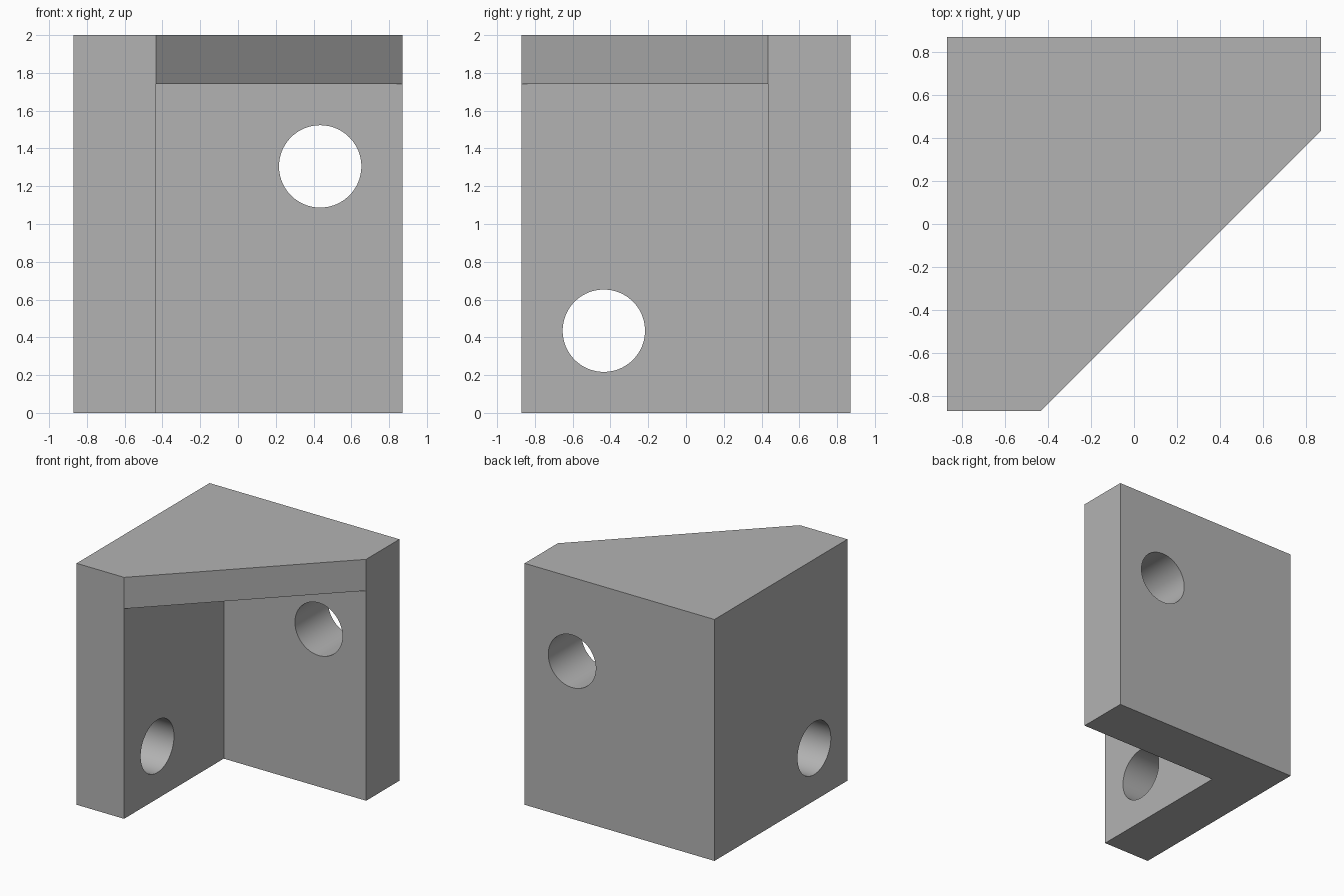
import bpy
import bmesh
from math import pi, radians

HALF = 0.87      # half the footprint
MID = HALF / 2   # wall thickness, also inner wall planes
TOP = 2.0
CAP = 1.74       # underside of the cap
HOLE_R = 0.218

cube = bpy.data.objects.get("Cube")
if cube:
    bpy.data.objects.remove(cube, do_unlink=True)

grey = bpy.data.materials.new("plain grey")
grey.use_nodes = True
colour = (0.45, 0.45, 0.45, 1)
grey.diffuse_color = colour
grey.node_tree.nodes["Principled BSDF"].inputs["Base Color"].default_value = colour


def prism(name, outline, z0, z1):
    """Extrude a flat outline from z0 up to z1."""
    bm = bmesh.new()
    base = bm.faces.new([bm.verts.new((x, y, z0)) for x, y in outline])
    side = bmesh.ops.extrude_face_region(bm, geom=[base])["geom"]
    verts = [v for v in side if isinstance(v, bmesh.types.BMVert)]
    bmesh.ops.translate(bm, verts=verts, vec=(0, 0, z1 - z0))
    bmesh.ops.recalc_face_normals(bm, faces=bm.faces)
    mesh = bpy.data.meshes.new(name)
    bm.to_mesh(mesh)
    bm.free()
    mesh.materials.append(grey)
    obj = bpy.data.objects.new(name, mesh)
    bpy.context.collection.objects.link(obj)
    return obj


def drill(name, location, rotation):
    """Cylinder cutter for a bolt hole."""
    bpy.ops.mesh.primitive_cylinder_add(vertices=96, radius=HOLE_R, depth=MID * 1.5,
                                        location=location, rotation=rotation)
    obj = bpy.context.object
    obj.name = name
    obj.data.materials.append(grey)
    return obj


# Solid block with one corner cut off diagonally
bracket = prism("corner_bracket",
                [(-HALF, -HALF), (-MID, -HALF), (HALF, MID), (HALF, HALF), (-HALF, HALF)],
                0, TOP)

# Hollow below the cap, and a hole through each wall
cutters = [
    prism("inner_hollow_cutter",
          [(-MID, -HALF - 1), (HALF + 1, -HALF - 1), (HALF + 1, MID), (-MID, MID)],
          -1, CAP),
    drill("back_wall_hole_cutter", (MID, 1.5 * MID, 1.305), (pi / 2, 0, 0)),
    drill("side_wall_hole_cutter", (-1.5 * MID, -MID, MID), (0, pi / 2, 0)),
]

bpy.ops.object.select_all(action="DESELECT")
bpy.context.view_layer.objects.active = bracket
bracket.select_set(True)
for cutter in cutters:
    cutter.hide_render = True
    mod = bracket.modifiers.new(cutter.name, "BOOLEAN")
    mod.operation = "DIFFERENCE"
    mod.solver = "EXACT"
    mod.object = cutter
    bpy.ops.object.modifier_apply(modifier=mod.name)
    bpy.data.objects.remove(cutter, do_unlink=True)

# Round hole walls, crisp edges elsewhere
bpy.ops.object.shade_smooth_by_angle(angle=radians(30))
